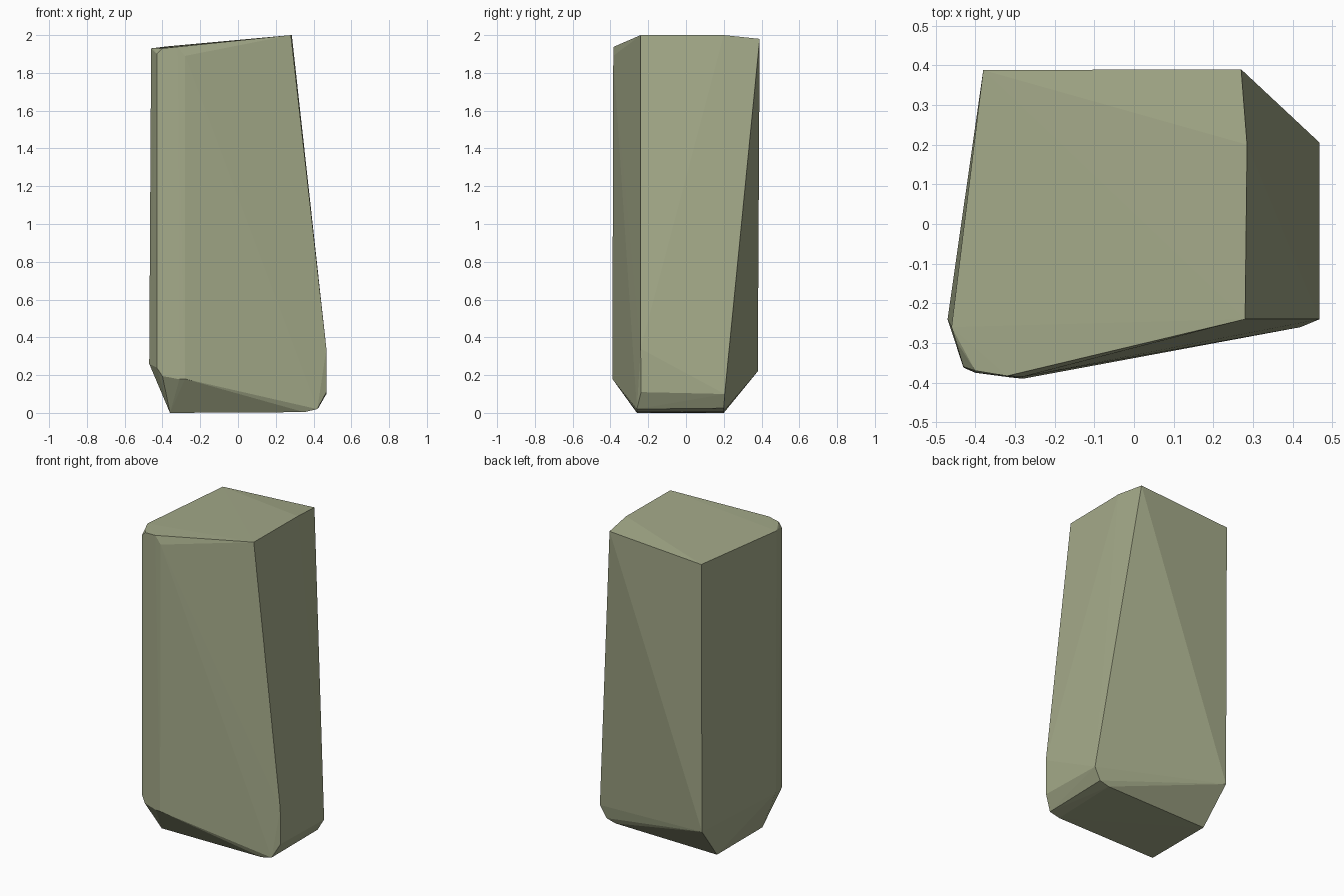
import bpy, bmesh

if "Cube" in bpy.data.objects:
    bpy.data.objects.remove(bpy.data.objects["Cube"])

# Corner points of the faceted standing stone, by region
top = [(0.28, -0.24, 2.0), (0.285, 0.2, 2.0), (0.27, 0.39, 1.98),
       (-0.38, 0.388, 1.94), (-0.46, -0.26, 1.93), (-0.445, -0.3, 1.925)]
front_left_edge = [(-0.40, -0.37, 1.93), (-0.43, -0.36, 1.90), (-0.28, -0.385, 1.89),
                   (-0.32, -0.383, 1.938), (-0.43, -0.362, 0.24), (-0.40, -0.375, 0.195),
                   (-0.28, -0.39, 0.18), (-0.31, -0.387, 0.178)]
lower = [(-0.47, -0.24, 0.26), (-0.38, 0.38, 0.22),
         (0.468, 0.205, 0.10), (0.468, -0.24, 0.34), (0.468, -0.238, 0.11)]
base = [(0.425, 0.2, 0.025), (0.42, -0.26, 0.02), (0.36, 0.2, 0.008),
        (0.35, -0.26, 0.004), (-0.36, 0.2, 0.0), (-0.36, -0.26, 0.0)]

# Stone block: convex hull with flat facets
bm = bmesh.new()
for p in top + front_left_edge + lower + base:
    bm.verts.new(p)
hull = bmesh.ops.convex_hull(bm, input=bm.verts[:])
loose = {g for g in hull["geom_interior"] + hull["geom_unused"]
         if isinstance(g, bmesh.types.BMVert)}
bmesh.ops.delete(bm, geom=list(loose), context='VERTS')
bmesh.ops.recalc_face_normals(bm, faces=bm.faces[:])

mesh = bpy.data.meshes.new("standing_stone")
bm.to_mesh(mesh)
bm.free()
stone = bpy.data.objects.new("standing_stone", mesh)
bpy.context.collection.objects.link(stone)

# Mossy grey-green colour
mat = bpy.data.materials.new("mossy_stone")
mat.diffuse_color = (0.37, 0.40, 0.25, 1.0)
mat.use_nodes = True
mat.node_tree.nodes["Principled BSDF"].inputs["Base Color"].default_value = mat.diffuse_color
mesh.materials.append(mat)
